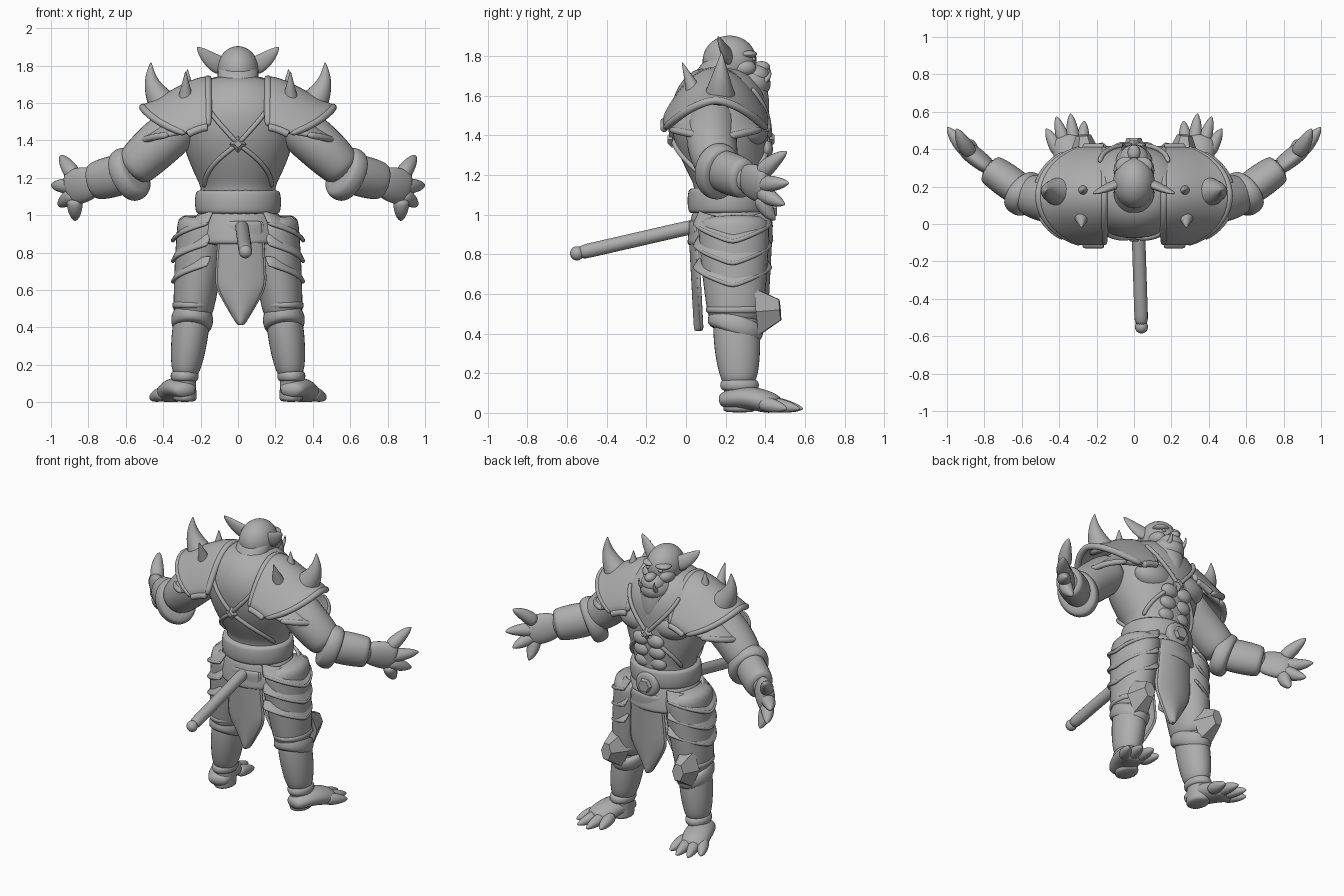
import bpy, bmesh
from math import sin, cos, pi, sqrt
from mathutils import Vector, Matrix

cube = bpy.data.objects.get("Cube")
if cube:
    bpy.data.objects.remove(cube, do_unlink=True)

grey = bpy.data.materials.new("plain grey")
grey.use_nodes = True
grey.diffuse_color = (.42, .42, .42, 1)
grey.node_tree.nodes["Principled BSDF"].inputs["Base Color"].default_value = grey.diffuse_color
Y, Z = Vector((0, 1, 0)), Vector((0, 0, 1))


def finish(name, bm, mirror=True, thickness=0, smooth=True):
    bmesh.ops.recalc_face_normals(bm, faces=bm.faces)
    mesh = bpy.data.meshes.new(name)
    bm.to_mesh(mesh)
    bm.free()
    mesh.materials.append(grey)
    mesh.polygons.foreach_set("use_smooth", [smooth] * len(mesh.polygons))
    part = bpy.data.objects.new(name, mesh)
    bpy.context.collection.objects.link(part)
    if mirror:
        part.modifiers.new("mirror", 'MIRROR').use_mirror_merge = False
    if thickness:
        solid = part.modifiers.new("thickness", 'SOLIDIFY')
        solid.thickness, solid.offset = thickness, 0
    if smooth:
        subdivision = part.modifiers.new("rounding", 'SUBSURF')
        subdivision.levels = subdivision.render_levels = 1


def loft(name, centres, radii, mirror=True, sides=16, level=False, smooth=True):
    """Skin elliptical rings along a path of centres."""
    bm = bmesh.new()
    heading = (centres[-1] - centres[0]).normalized()
    reference = Z if abs(heading.y) > .8 else Y
    loops = []
    for i, (centre, (wide, deep)) in enumerate(zip(centres, radii)):
        before, after = centres[max(i - 1, 0)], centres[min(i + 1, len(centres) - 1)]
        along = Z if level else (after - before).normalized()
        across = reference.cross(along).normalized()
        up = along.cross(across)
        loop = []
        for k in range(sides):
            angle = 2 * pi * k / sides
            point = centre + across * wide * cos(angle) + up * deep * sin(angle)
            point.z = max(point.z, 0)
            loop.append(bm.verts.new(point))
        loops.append(loop)
    for low, high in zip(loops, loops[1:]):
        for k in range(sides):
            bm.faces.new((low[k - 1], low[k], high[k], high[k - 1]))
    bm.faces.new(loops[0])
    bm.faces.new(loops[-1])
    finish(name, bm, mirror, smooth=smooth)


def limb(name, start, end, first, last, bulge=0, ratio=1, bend=(0, 0, 0), steps=8, **options):
    """Tapered limb, spike or band with a swollen middle and an optional bend."""
    start, end, bend = Vector(start), Vector(end), Vector(bend)
    centres, radii = [], []
    for i in range(steps + 1):
        t = i / steps
        arch = max(sin(pi * t), 0)
        radius = first + (last - first) * t + bulge * sqrt(arch)
        centres.append(start.lerp(end, t) + bend * arch)
        radii.append((radius, radius * ratio))
    loft(name, centres, radii, **options)


def tube(name, points, radius, mirror=True):
    loft(name, [Vector(p) for p in points], [(radius, radius)] * len(points), mirror, sides=8)


def sheet(name, surface, thickness, trim, borders, mirror=True, count=12):
    """Plate from surface(u, v), u in -1..1 and v in 0..1, with rounded trim."""
    bm = bmesh.new()
    us = [2 * i / count - 1 for i in range(count + 1)]
    vs = [i / count for i in range(count + 1)]
    grid = [[bm.verts.new(surface(u, v)) for v in vs] for u in us]
    for a, b in zip(grid, grid[1:]):
        for j in range(count):
            bm.faces.new((a[j], b[j], b[j + 1], a[j + 1]))
    finish(name, bm, mirror, thickness)
    lines = {"outer": [(u, 1) for u in us], "inner": [(u, 0) for u in us],
             "rear": [(-1, v) for v in vs], "fore": [(1, v) for v in vs]}
    for border in borders.split():
        tube(name + "_" + border + "_trim", [surface(u, v) for u, v in lines[border]], trim, mirror)


def ball(name, centre, size, mirror=True):
    bm = bmesh.new()
    matrix = Matrix.Translation(centre) @ Matrix.Diagonal((*size, 1))
    bmesh.ops.create_uvsphere(bm, u_segments=20, v_segments=12, radius=1, matrix=matrix)
    finish(name, bm, mirror)


# Torso: narrow waist, broad chest, closing at the neck
def torso(z):
    swell = sin(pi / 2 * min(max((z - 1.15) / .35, 0), 1))
    close = sqrt(1 - .9 * min(max((z - 1.5) / .26, 0), 1) ** 2)
    return Vector((0, .22 - .05 * swell, z)), ((.2 + .11 * swell) * close, (.18 + .07 * swell) * close)


rows = [torso(1 + i / 20) for i in range(16)]
loft("torso", [row[0] for row in rows], [row[1] for row in rows], mirror=False, sides=24, level=True)
ball("chest_muscles", (.12, .33, 1.43), (.14, .09, .09))
for level in range(3):
    ball("abdomen_muscles", (.055, .375 + level * .015, 1.17 + level * .08), (.06, .035, .045))

# Crossed harness on chest and back
for facing, sign in (("chest", 1), ("back", -1)):
    for part, turn, height in (("upper", .75, 1.64), ("lower", 1.1, 1.15)):
        path = []
        for i in range(9):
            t = i / 8
            centre, (wide, deep) = torso(height + (1.38 - height) * t)
            angle = turn * (1 - t)
            path.append(centre + Vector((wide * sin(angle), sign * deep * cos(angle), 0)) * 1.02)
        tube(facing + "_" + part + "_straps", path, .014)
    face = path[-1]
    limb(facing + "_clasp", face, face + Y * sign * .025, .045, .02, steps=2, sides=4, smooth=False, mirror=False)

# Belt, buckle and hips
limb("belt", (0, .215, 1), (0, .215, 1.14), .215, .215, .017, ratio=.9, mirror=False, sides=28)
limb("hip_wrap", (0, .225, .84), (0, .22, 1.03), .25, .21, .01, ratio=.87, mirror=False, sides=28)
limb("buckle", (0, .38, 1.03), (0, .44, 1.03), .09, .08, steps=3, mirror=False)
limb("buckle_stone", (0, .4, 1.03), (0, .46, 1.03), .06, .04, steps=1, sides=6, smooth=False, mirror=False)

# Pointed cloths hanging behind and in front
for name, near, sign in (("back_cloth", .02, 1), ("front_cloth", .43, -1)):
    def cloth(u, v):
        taper = min(1, (1.02 - v) / .4)
        width = .13 * taper * (.85 + .25 * v)
        return .015 + u * width, near + sign * .03 * u * u + .03 * v * sign, .97 - .56 * v
    sheet(name, cloth, .02, .01, "rear fore", mirror=False)

# Layered pointed plates around the hips
for layer in range(3):
    def hip_plate(u, v):
        angle = u * 1.35
        top = .73 + .12 * layer + .05 * abs(u)
        bottom = .64 + .11 * layer + .1 * abs(u)
        reach = .25 - (.05 + .06 * (layer // 2)) * (1 - v)
        return .1 + reach * cos(angle), .235 + (.17 + .03 * v) * sin(angle), top + (bottom - top) * v
    sheet("hip_plates", hip_plate, .02, .012, "outer")

# Legs with cuffs and knee guards
limb("thighs", (.18, .24, 1), (.245, .25, .44), .14, .1, .01, ratio=1.3)
limb("calves", (.24, .25, .5), (.285, .27, .13), .085, .06, .025, ratio=1.2)
limb("ankles", (.285, .27, .2), (.285, .27, 0), .06, .065, ratio=1.3)
limb("knee_cuffs", (.24, .27, .49), (.25, .23, .39), .09, .09, .025, ratio=1.3)
limb("thigh_straps", (.24, .25, .54), (.24, .25, .5), .1, .1, .014, ratio=1.35)
limb("ankle_cuffs", (.285, .27, .17), (.285, .27, .11), .06, .06, .017, ratio=1.3)
limb("knee_guards", (.26, .36, .51), (.27, .475, .52), .09, .04, ratio=1.5, steps=1, sides=6, smooth=False)

# Feet with fanned, clawed toes
limb("feet", (.28, .17, .06), (.37, .47, .03), .05, .07, .03, ratio=.65, bend=(0, 0, .03))
for toe in range(4):
    angle = toe / 5 - .1
    reach = .4 - .02 * (toe - 1.5) ** 2
    fan = Vector((sin(angle), cos(angle), 0))
    ankle = Vector((.3, .2, .02))
    limb("toes", ankle + fan * .2 + Z * .03, ankle + fan * reach, .03, .002, .02, sides=10)

# Arms, bracers and hands
elbow, wrist, palm = Vector((.58, .16, 1.23)), Vector((.79, .31, 1.175)), Vector((.91, .41, 1.14))
limb("upper_arms", (.28, .14, 1.5), elbow, .11, .1, .025, bend=(0, -.02, .01))
limb("forearms", elbow, wrist, .09, .06, .01, ratio=.85)
limb("bracers", elbow, elbow.lerp(wrist, .95), .1, .095, .015, ratio=.82)
limb("bracer_cuffs", (.54, .13, 1.24), (.62, .19, 1.2), .12, .125, .03, ratio=.84)
limb("palms", elbow.lerp(wrist, .85), palm, .06, .075, .03, ratio=.5)
for tip in ((.95, .51, 1.32), (1, .52, 1.16), (.96, .5, 1.05), (.87, .45, .97)):
    root = wrist.lerp(palm, .7)
    root.z += (tip[2] - root.z) / 3
    limb("fingers", root, tip, .035, .003, .022, bend=(0, -.01, 0), sides=10)


# Shoulder armour in two layers
def upper_plate(u, v):
    flare = .04 * v ** 6 * (1 - abs(u))
    return (.16 + .35 * v * sqrt(1 - .9 * u * u), .15 + .26 * u,
            1.73 - .26 * u * u - .19 * v * sqrt(v) * (1 - .8 * u * u) + flare)


def lower_plate(u, v):
    spread = .45 + .6 * v
    top, bottom = 1.6 - .16 * u * u, 1.38 + .05 * abs(u)
    return (.17 + .3 * spread * sqrt(1 - .75 * u * u) + .04 * v * v, .15 + .23 * u,
            top + (bottom - top) * v)


sheet("shoulder_lower_plates", lower_plate, .03, .02, "outer")
sheet("shoulder_plates", upper_plate, .035, .022, "outer inner rear fore")
limb("large_spikes", (.39, .17, 1.58), (.465, .18, 1.82), .09, .002, bend=(.03, 0, 0), sides=12)
limb("rear_spikes", (.28, .05, 1.6), (.28, -.02, 1.77), .05, .002, sides=12)
limb("top_spikes", (.27, .18, 1.66), (.27, .18, 1.78), .04, .002, sides=12)

# Head, mane and face
ball("head", (0, .22, 1.775), (.115, .14, .13), mirror=False)
limb("mane", (0, .22, 1.8), (0, 0, 1.58), .09, .01, .05, ratio=.7, mirror=False)
ball("jaw", (0, .31, 1.66), (.105, .12, .085), mirror=False)
ball("muzzle", (0, .35, 1.7), (.08, .075, .06), mirror=False)
limb("beard", (0, .32, 1.66), (0, .4, 1.47), .09, .01, .03, ratio=.8, mirror=False)
ball("nose", (0, .38, 1.745), (.035, .045, .03), mirror=False)
ball("brows", (.045, .31, 1.81), (.055, .05, .02))
ball("eyes", (.045, .34, 1.785), (.016, .012, .01))
ball("cheeks", (.06, .29, 1.74), (.05, .065, .045))
limb("ears", (.08, .22, 1.79), (.22, .16, 1.9), .045, .002, .02, ratio=.5, bend=(0, 0, -.01), sides=10)
limb("tusks", (.05, .38, 1.66), (.06, .42, 1.74), .02, .002, bend=(0, .02, 0), sides=8)

# Rounded rod at the back
rod_end = Vector((.04, -.55, .805))
limb("back_rod", (.02, .06, .945), rod_end, .037, .037, mirror=False)
ball("rod_end", rod_end, (.036, .036, .036), mirror=False)
